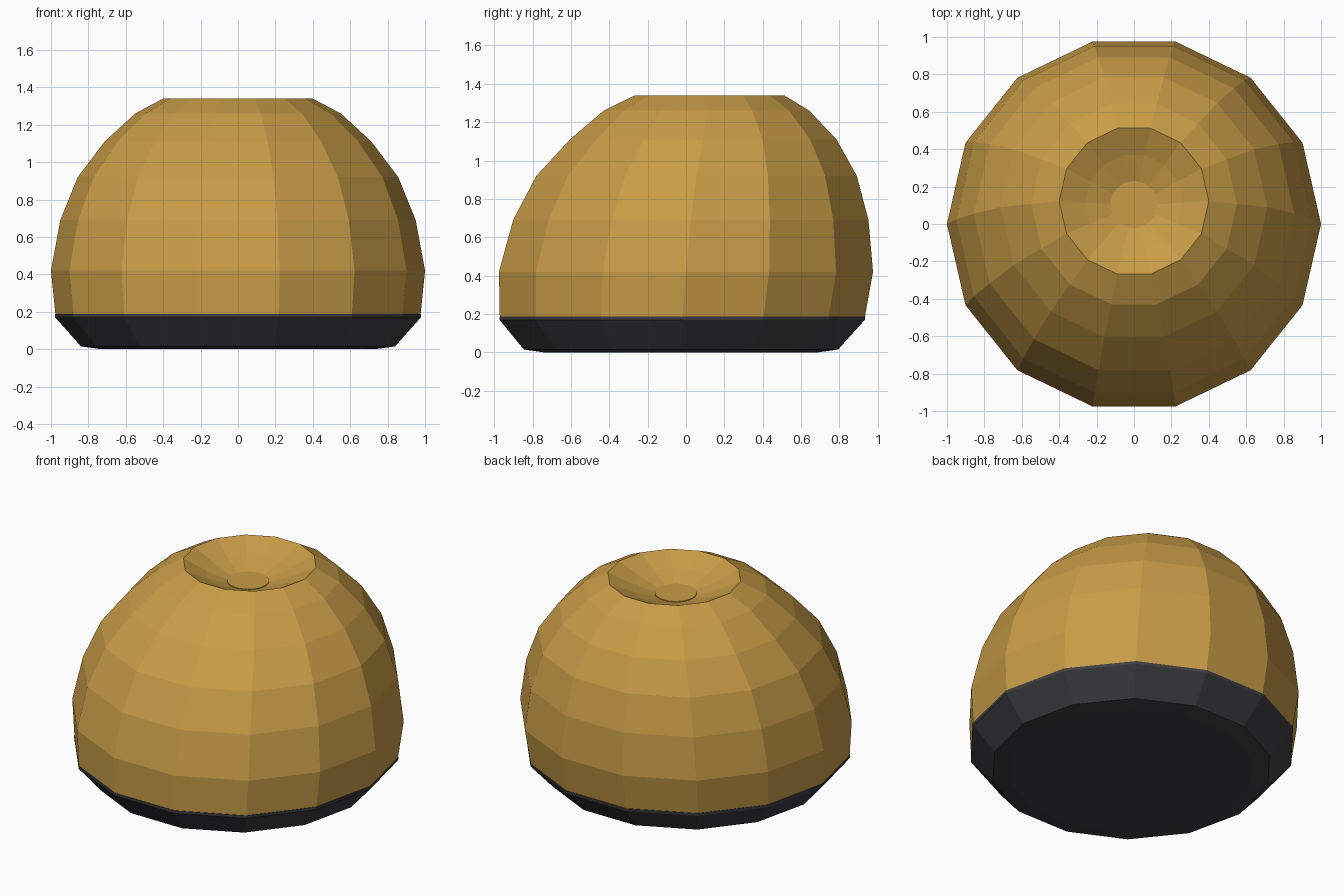
import bpy, bmesh, math

if "Cube" in bpy.data.objects:
    bpy.data.objects.remove(bpy.data.objects["Cube"])


def material(name, rgb):
    m = bpy.data.materials.new(name)
    m.diffuse_color = (*rgb, 1)
    m.use_nodes = True
    m.node_tree.nodes["Principled BSDF"].inputs["Base Color"].default_value = m.diffuse_color
    return m


tan = material("golden tan", (0.58, 0.335, 0.063))
dark = material("charcoal", (0.048, 0.048, 0.054))


def lathe(name, rings, sides, mat, cap_start=False, cap_end=False):
    """Loft of regular polygons; each ring is (radius, z, centre y), listed from bottom outwards and up."""
    bm = bmesh.new()
    loops = []
    for r, z, cy in rings:
        loops.append([bm.verts.new((r * math.cos(2 * math.pi * i / sides),
                                    cy + r * math.sin(2 * math.pi * i / sides), z))
                      for i in range(sides)])
    for a, b in zip(loops, loops[1:]):
        for i in range(sides):
            j = (i + 1) % sides
            bm.faces.new((a[i], a[j], b[j], b[i]))
    if cap_start:
        bm.faces.new(loops[0][::-1])
    if cap_end:
        bm.faces.new(loops[-1])
    me = bpy.data.meshes.new(name)
    bm.to_mesh(me)
    bm.free()
    me.materials.append(mat)
    ob = bpy.data.objects.new(name, me)
    bpy.context.collection.objects.link(ob)
    return ob


# Leaning dome with a funnel-shaped hollow in the top
lathe("dome", [(0.975, 0.175, -0.02), (1.0, 0.42, 0.0), (0.95, 0.69, 0.025),
               (0.857, 0.92, 0.055), (0.713, 1.11, 0.09), (0.55, 1.26, 0.107),
               (0.4, 1.34, 0.122), (0.26, 1.275, 0.115), (0.12, 1.225, 0.105)],
      14, tan, cap_end=True)

# Round button at the bottom of the hollow
lathe("hollow_button", [(0.125, 1.215, 0.105), (0.125, 1.232, 0.105)],
      28, tan, cap_end=True)

# Dark chamfered base with a thin rim
lathe("base", [(0.73, 0.0, -0.028), (0.84, 0.015, -0.026), (0.977, 0.17, -0.02),
               (0.979, 0.188, -0.019), (0.965, 0.19, -0.019)],
      14, dark, cap_start=True)
